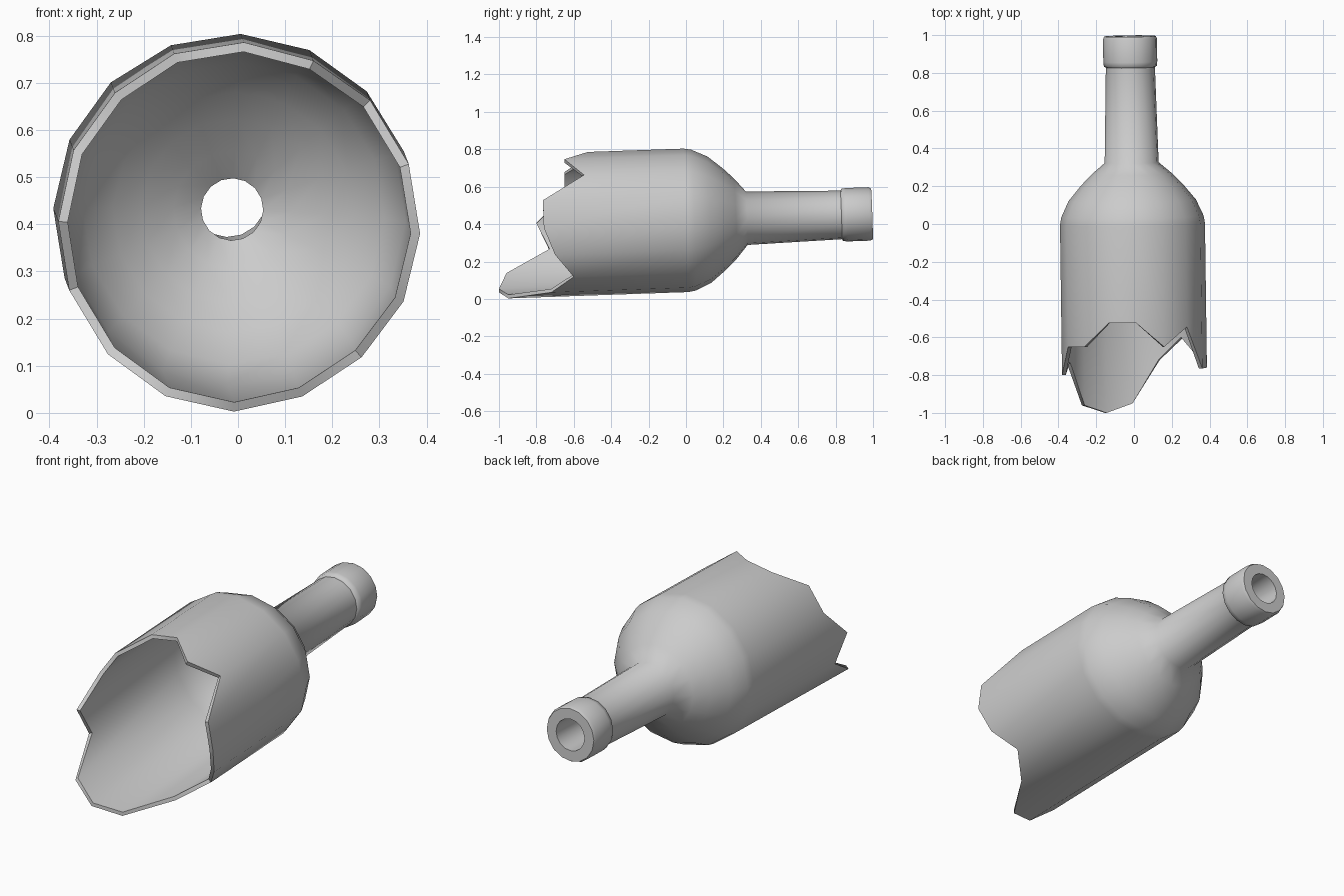
import bpy, bmesh, math
from mathutils import Vector

if "Cube" in bpy.data.objects:
    bpy.data.objects.remove(bpy.data.objects["Cube"], do_unlink=True)

SIDES = 16
TURN = math.radians(-2)
WALL = 0.02
BODY_R = 0.384

# Slightly tilted axis of the bottle, with two directions across it
BASE = Vector((-0.008, 0, 0.42))
AXIS = Vector((-0.0135, 1, 0.035)).normalized()
SIDE = Vector((1, 0.0135, 0)).normalized()
UP = SIDE.cross(AXIS)

# Depth of the jagged break at each side, from the right side anticlockwise
BREAK = [-0.76, -0.765, -0.545, -0.65, -0.525, -0.525, -0.65, -0.65,
         -0.80, -0.73, -0.96, -1.0, -0.95, -0.72, -0.60, -0.70]

# Profiles as (distance along axis, radius)
OUTER = [(0, BODY_R), (0.04, 0.377), (0.125, 0.338), (0.205, 0.272),
         (0.265, 0.214), (0.325, 0.143), (0.83, 0.13), (0.836, 0.14),
         (0.86, 0.143), (0.98, 0.143), (0.995, 0.136)]
INNER = [(0.995, 0.082), (0.33, 0.066), (0.285, 0.125), (0.235, 0.195),
         (0.18, 0.255), (0.11, 0.32), (0, BODY_R - WALL)]


def spoke(i):
    a = TURN + math.tau * i / SIDES
    return SIDE * math.cos(a) + UP * math.sin(a)


def ring(bm, t, r):
    return [bm.verts.new(BASE + AXIS * t + spoke(i) * r) for i in range(SIDES)]


def broken_ring(bm, r):
    verts = []
    for i, y in enumerate(BREAK):
        p = BASE + spoke(i) * r
        verts.append(bm.verts.new(p + AXIS * ((y - p.y) / AXIS.y)))
    return verts


# Glass shell: outside, mouth, bore, inside and broken edge form a closed loop
bm = bmesh.new()
rings = [broken_ring(bm, BODY_R)]
rings += [ring(bm, t, r) for t, r in OUTER + INNER]
rings.append(broken_ring(bm, BODY_R - WALL))
for a, b in zip(rings, rings[1:] + rings[:1]):
    for i in range(SIDES):
        j = (i + 1) % SIDES
        bm.faces.new((a[i], a[j], b[j], b[i]))
bmesh.ops.recalc_face_normals(bm, faces=bm.faces)
mesh = bpy.data.meshes.new("broken_bottle")
bm.to_mesh(mesh)
bm.free()

bottle = bpy.data.objects.new("broken_bottle", mesh)
bpy.context.collection.objects.link(bottle)

# Plain grey material
grey = bpy.data.materials.new("light_grey")
grey.use_nodes = True
colour = (0.6, 0.6, 0.6, 1)
grey.diffuse_color = colour
grey.node_tree.nodes["Principled BSDF"].inputs["Base Color"].default_value = colour
mesh.materials.append(grey)

# Smooth walls with crisp broken edge and collar
bpy.ops.object.select_all(action="DESELECT")
bottle.select_set(True)
bpy.context.view_layer.objects.active = bottle
bpy.ops.object.shade_smooth_by_angle(angle=math.radians(52))
